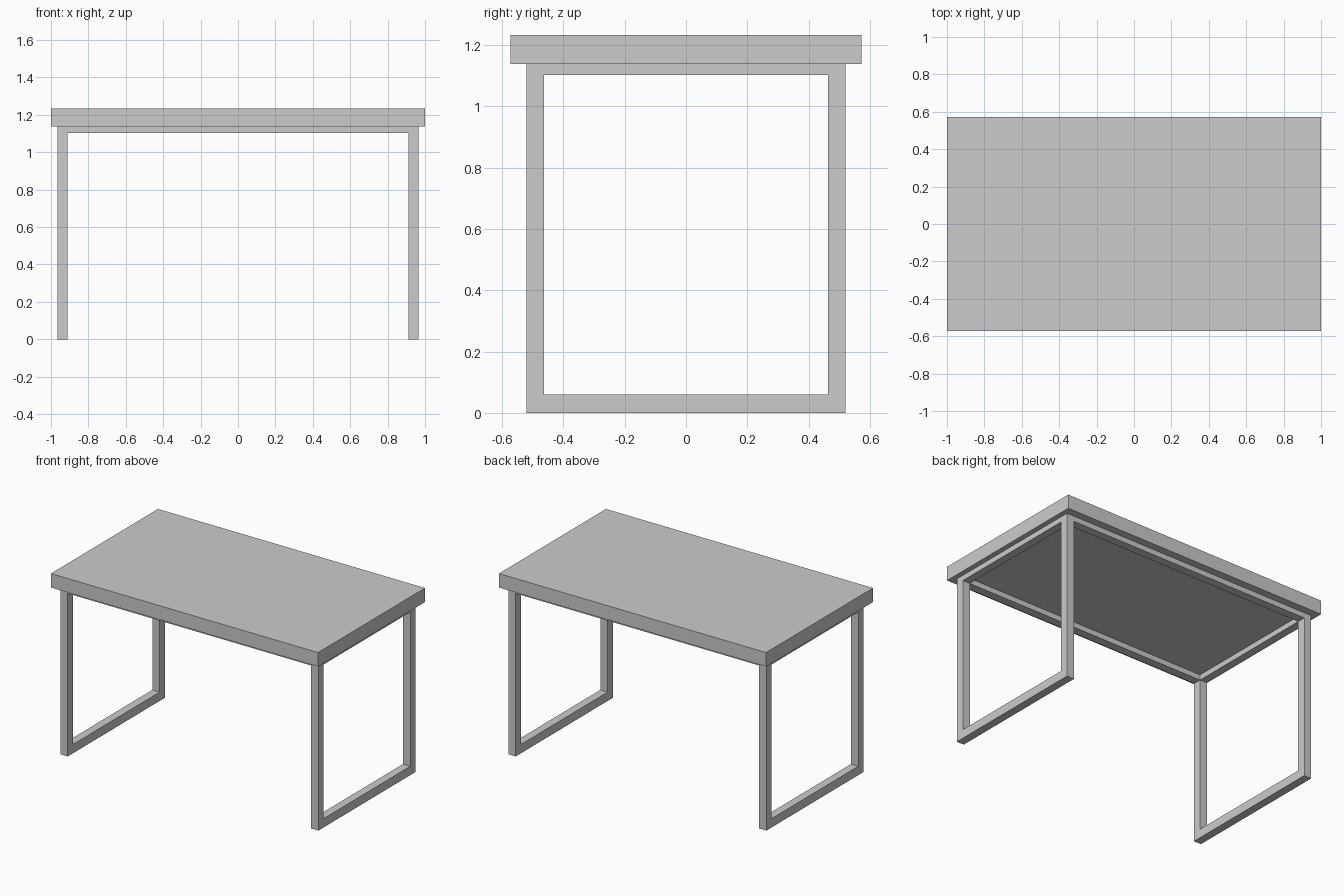
import bpy

if "Cube" in bpy.data.objects:
    bpy.data.objects.remove(bpy.data.objects["Cube"])


def box(name, x0, x1, y0, y1, z0, z1):
    bpy.ops.mesh.primitive_cube_add(
        size=1, location=((x0 + x1) / 2, (y0 + y1) / 2, (z0 + z1) / 2))
    ob = bpy.context.object
    ob.name = name
    ob.scale = (x1 - x0, y1 - y0, z1 - z0)
    bpy.ops.object.transform_apply(location=False, rotation=False, scale=True)
    return ob


def extrude_ring(name, xs, outer, inner):
    """Rectangular frame in the YZ plane with a rectangular opening."""
    verts = []
    for x in xs:
        for (y, z0, z1) in (outer, inner):
            verts += [(x, -y, z0), (x, y, z0), (x, y, z1), (x, -y, z1)]
    faces = []
    for i in range(4):
        j = (i + 1) % 4
        faces += [(i, 4 + i, 4 + j, j), (8 + i, 8 + j, 12 + j, 12 + i),
                  (i, j, 8 + j, 8 + i), (4 + i, 12 + i, 12 + j, 4 + j)]
    mesh = bpy.data.meshes.new(name)
    # inner and outer loops share winding; flip so normals point outward
    mesh.from_pydata(verts, [], [f[::-1] for f in faces] if xs[0] > xs[1] else faces)
    ob = bpy.data.objects.new(name, mesh)
    bpy.context.collection.objects.link(ob)
    return ob


XO, XI = 0.966, 0.911      # leg frame outer / inner x
YO, YI = 0.52, 0.463       # leg frame outer / inner y
ZT, ZR = 1.139, 1.103      # underside of top, underside of rails

# Table top slab
box("table_top", -1, 1, -0.572, 0.572, ZT, 1.234)

# Closed leg frames at both ends
extrude_ring("left_leg_frame", (-XO, -XI), (YO, 0, ZT), (YI, 0.06, ZR))
extrude_ring("right_leg_frame", (XI, XO), (YO, 0, ZT), (YI, 0.06, ZR))

# Long rails under the top
box("front_rail", -XI, XI, -YO, -YI, ZR, ZT)
box("back_rail", -XI, XI, YI, YO, ZR, ZT)
